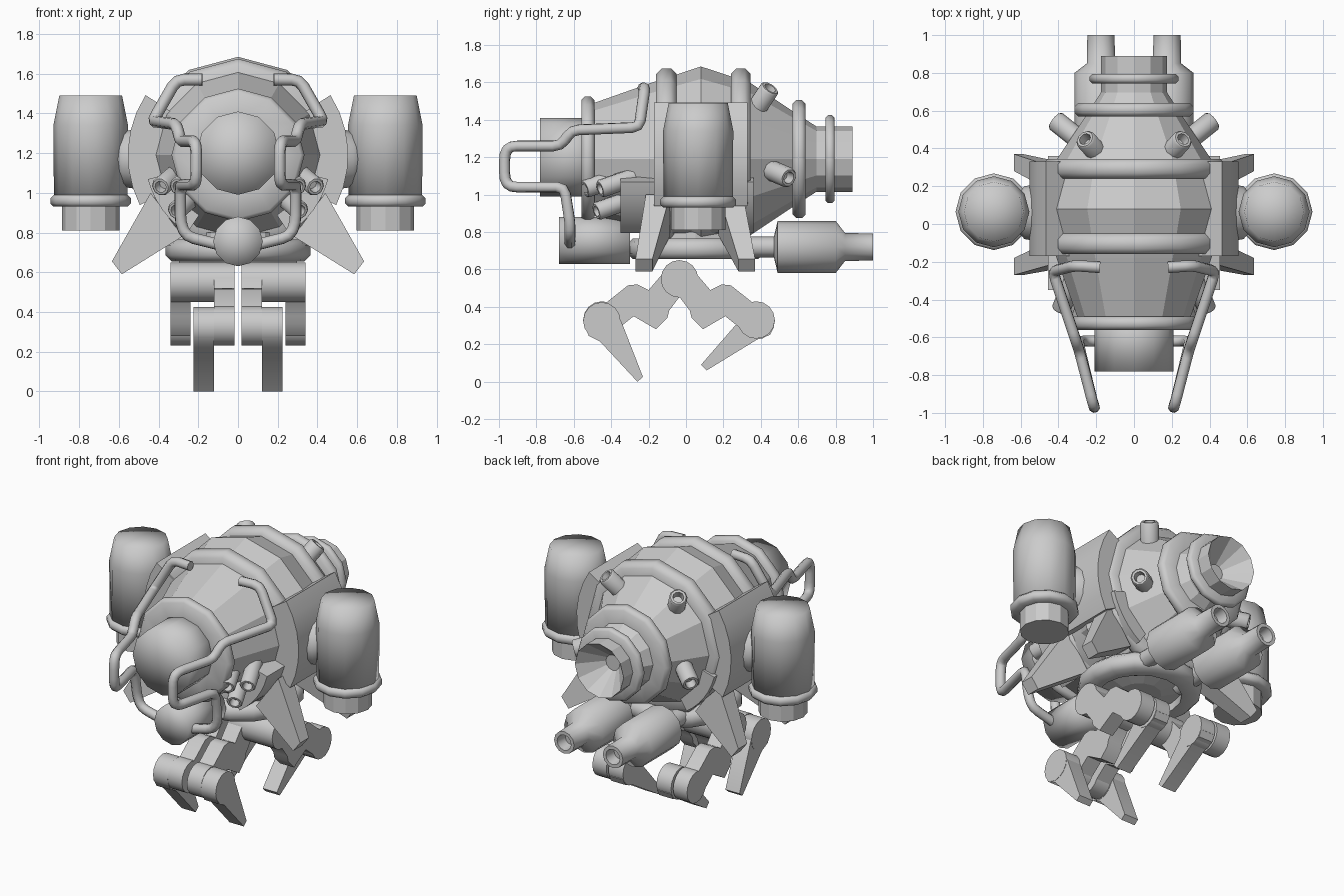
import bpy, bmesh
from math import radians, sin, cos, pi
from mathutils import Vector

if "Cube" in bpy.data.objects:
    bpy.data.objects.remove(bpy.data.objects["Cube"])

CZ = 1.19  # height of the hull axis


def finish(name, bm, smooth=35, mirror=False):
    bmesh.ops.recalc_face_normals(bm, faces=bm.faces)
    for f in bm.faces:
        f.smooth = smooth > 0
    for e in bm.edges:
        if len(e.link_faces) == 2:
            e.smooth = e.calc_face_angle(0) < radians(smooth)
    me = bpy.data.meshes.new(name)
    bm.to_mesh(me)
    bm.free()
    ob = bpy.data.objects.new(name, me)
    bpy.context.collection.objects.link(ob)
    if mirror:
        ob.modifiers.new("Mirror", 'MIRROR')
    return ob


def lathe(name, prof, origin=(0, 0, 0), axis=(0, 1, 0), n=12, smooth=35, mirror=False, closed=False):
    """Revolve (distance along axis, radius) points around an axis."""
    bm = bmesh.new()
    q = Vector(axis).normalized().to_track_quat('Z', 'Y')
    o = Vector(origin)
    rings = []
    for t, r in prof:
        k = 1 if r == 0 else n
        rings.append([bm.verts.new(o + q @ Vector((r * cos(2 * pi * i / n), r * sin(2 * pi * i / n), t)))
                      for i in range(k)])
    pairs = list(zip(rings, rings[1:]))
    if closed:
        pairs.append((rings[-1], rings[0]))
    for a, b in pairs:
        for i in range(n):
            j = (i + 1) % n
            if len(a) == 1:
                bm.faces.new((a[0], b[i], b[j]))
            elif len(b) == 1:
                bm.faces.new((a[i], a[j], b[0]))
            else:
                bm.faces.new((a[i], a[j], b[j], b[i]))
    return finish(name, bm, smooth, mirror)


def band(name, t0, t1, r0, r1, **kw):
    """Closed ring with rounded outer edges."""
    w = (t1 - t0) * .28
    return lathe(name, [(t0, r0), (t0, r1 - w), (t0 + w, r1), (t1 - w, r1), (t1, r1 - w), (t1, r0)],
                 closed=True, smooth=50, **kw)


def tube(name, origin, axis, r, length, n=10):
    """Short open barrel with a recessed hole."""
    return lathe(name, [(-length, 0), (-length, r), (-.01, r), (0, r * .85), (0, r * .6), (-.05, r * .5), (-.05, 0)],
                 origin, axis, n, 50, True)


def plate(name, pts, x0, x1, smooth=40):
    """Extrude a (y, z) outline along x, mirrored."""
    bm = bmesh.new()
    f = bm.faces.new([bm.verts.new((x0, y, z)) for y, z in pts])
    g = bmesh.ops.extrude_face_region(bm, geom=[f])
    bmesh.ops.translate(bm, vec=(x1 - x0, 0, 0), verts=[v for v in g['geom'] if isinstance(v, bmesh.types.BMVert)])
    return finish(name, bm, smooth, True)


def shell(name, r0, r1, a0, a1, y0, y1, n=6):
    """Curved armour panel around the hull axis."""
    bm = bmesh.new()
    secs = []
    for i in range(n + 1):
        a = radians(a0 + (a1 - a0) * i / n)
        secs.append([bm.verts.new((r * cos(a), y, CZ + r * sin(a)))
                     for r, y in ((r0, y0), (r1, y0), (r1, y1), (r0, y1))])
    for a, b in zip(secs, secs[1:]):
        for i in range(4):
            bm.faces.new((a[i], a[(i + 1) % 4], b[(i + 1) % 4], b[i]))
    bm.faces.new(secs[0])
    bm.faces.new(secs[-1])
    return finish(name, bm, 40, True)


def pipe(name, pts, r):
    """Bent bar with rounded corners, mirrored."""
    cu = bpy.data.curves.new(name, 'CURVE')
    cu.dimensions = '3D'
    cu.bevel_depth, cu.bevel_resolution, cu.use_fill_caps = r, 2, True
    pts = [Vector(p) for p in pts]
    path = [pts[0]]
    for a, b, c in zip(pts, pts[1:], pts[2:]):
        d0 = min(.04, (a - b).length * .4)
        d1 = min(.04, (c - b).length * .4)
        p, q = b + (a - b).normalized() * d0, b + (c - b).normalized() * d1
        path += [p, (p + 2 * b + q) / 4, q]
    path.append(pts[-1])
    sp = cu.splines.new('POLY')
    sp.points.add(len(path) - 1)
    for s, p in zip(sp.points, path):
        s.co = (*p, 1)
    ob = bpy.data.objects.new(name, cu)
    bpy.context.collection.objects.link(ob)
    ob.modifiers.new("Mirror", 'MIRROR')


# Faceted hull and its bands
hull_o = (0, 0, CZ)
lathe("hull", [(-.52, 0), (-.52, .29), (-.18, .41), (.08, .495), (.34, .41), (.58, .25), (.72, .16), (.72, 0)],
      hull_o, smooth=0)
band("front_hull_band", -.16, -.05, .38, .485, origin=hull_o)
band("rear_hull_band", .24, .345, .38, .485, origin=hull_o)
band("eye_collar", -.56, -.49, .2, .335, origin=hull_o)
band("tail_collar", .57, .64, .18, .315, origin=hull_o)
band("nozzle_band", .745, .795, .15, .235, origin=hull_o)

# Front eye drum, lower drum, rear nozzle
lathe("eye_drum", [(-.78, 0), (-.78, .21), (-.45, .21), (-.45, 0)], (0, 0, 1.2), smooth=180)
lathe("lower_drum", [(-.68, 0), (-.68, .125), (-.3, .125), (-.3, 0)], (0, 0, .755), smooth=180)
lathe("tail_nozzle", [(.62, 0), (.62, .175), (.89, .175), (.75, .05), (.75, 0)], hull_o, smooth=0)

# Side armour and shoulders
shell("side_armour", .4, .555, 33, -27, -.17, .33)
shell("lower_armour", .36, .47, -15, -57, -.35, .36)
lathe("shoulder", [(.45, 0), (.45, .16), (.58, .14), (.65, .06), (.65, 0)], (0, .06, 1.17), (1, 0, 0),
      smooth=60, mirror=True)

# Side tanks
tank_o = (.742, .065, 0)
up = (0, 0, 1)
lathe("side_tank", [(.96, 0), (.96, .185), (1.34, .188), (1.49, .158), (1.49, 0)], tank_o, up,
      smooth=180, mirror=True)
band("tank_ring", .93, .99, .13, .203, origin=tank_o, axis=up, mirror=True)
lathe("tank_foot", [(.81, 0), (.81, .145), (.95, .145), (.95, 0)], tank_o, up, smooth=0, mirror=True)

# Hip ring and belly disc
band("hip_ring", .655, .765, .25, .365, origin=(0, .05, 0), axis=up, n=16)
lathe("belly_disc", [(.67, 0), (.67, .13), (.71, .27), (.8, .27), (.8, 0)], (0, .05, 0), up, smooth=0)

# Four splayed fins
for label, ya, yb in (("front", -.15, -.225), ("rear", .24, .325)):
    bm = bmesh.new()
    rings = []
    for outer, inner, y, w in (((.44, 1.0), (.28, .78), ya, .065), ((.635, .655), (.585, .59), yb, .045)):
        rings.append([bm.verts.new((p[0], y + s * w, p[1]))
                      for p, s in ((outer, -1), (outer, 1), (inner, 1), (inner, -1))])
    a, b = rings
    for i in range(4):
        bm.faces.new((a[i], a[(i + 1) % 4], b[(i + 1) % 4], b[i]))
    bm.faces.new(a)
    bm.faces.new(b)
    finish(label + "_fin", bm, 0, True)

# Rear thrusters
lathe("thruster", [(.2, 0), (.2, .055), (.47, .055), (.49, .14), (.8, .14), (.85, .075), (1.0, .072),
                   (1.0, .05), (.93, .04), (.93, 0)], (.175, 0, .72), n=12, smooth=60, mirror=True)

# Hull vents and clustered front barrels
tube("upper_vent", (.26, .45, 1.57), (.45, .5, .75), .055, .2)
tube("lower_vent", (.42, .55, 1.09), (.75, .6, -.25), .055, .2)
for p in ((.3, -.54, 1.03), (.39, -.46, 1.03), (.31, -.48, .91)):
    tube("front_barrel", p, (.35, -.85, -.3), .05, .2)

# Bent guard bars
pipe("guard_bar", [(.18, -.23, 1.57), (.31, -.22, 1.57), (.43, -.25, 1.36), (.31, -.61, 1.345), (.29, -.67, 1.26),
                   (.22, -.94, 1.26), (.21, -.97, 1.22), (.21, -.97, 1.08), (.22, -.94, 1.04), (.29, -.65, 1.04),
                   (.29, -.62, .85), (.26, -.62, .78), (.1, -.62, .74)], .03)


# Legs: hub, front arm on the inside, rear arm on the outside, claws between
def drum(name, y, z, r, x0, x1):
    lathe(name, [(x0, 0), (x0, r), (x1, r), (x1, 0)], (0, y, z), (1, 0, 0), 16, 40, True)


HY = -.035
arm = [(-.06, .64), (-.14, .56), (-.2, .49), (-.26, .52), (-.31, .515), (-.43, .42), (-.38, .27),
       (-.28, .35), (-.16, .28), (-.1, .34), (-.09, .38), (-.03, .46)]
front_claw = [(-.54, .29), (-.52, .245), (-.46, .215), (-.26, 0), (-.23, .025), (-.345, .32), (-.45, .42)]
rear_claw = [(.47, .29), (.45, .25), (.38, .225), (.11, .06), (.08, .09), (.28, .32), (.37, .42)]

drum("leg_hub", HY, .55, .1, .12, .24)
for label, x0, x1, sgn, claw in (("front", .018, .12, 1, front_claw), ("rear", .24, .34, -1, rear_claw)):
    ky = -.45 if sgn > 0 else .375
    plate(label + "_arm", [(y if sgn > 0 else 2 * HY - y, z) for y, z in arm], x0, x1)
    drum(label + "_arm_hub", HY, .55, .1, x0, x1)
    drum(label + "_arm_knee", ky, .33, .1, x0, x1)
    drum(label + "_claw_knee", ky, .325, .1, .12, .225)
    plate(label + "_claw", claw, .122, .223)
